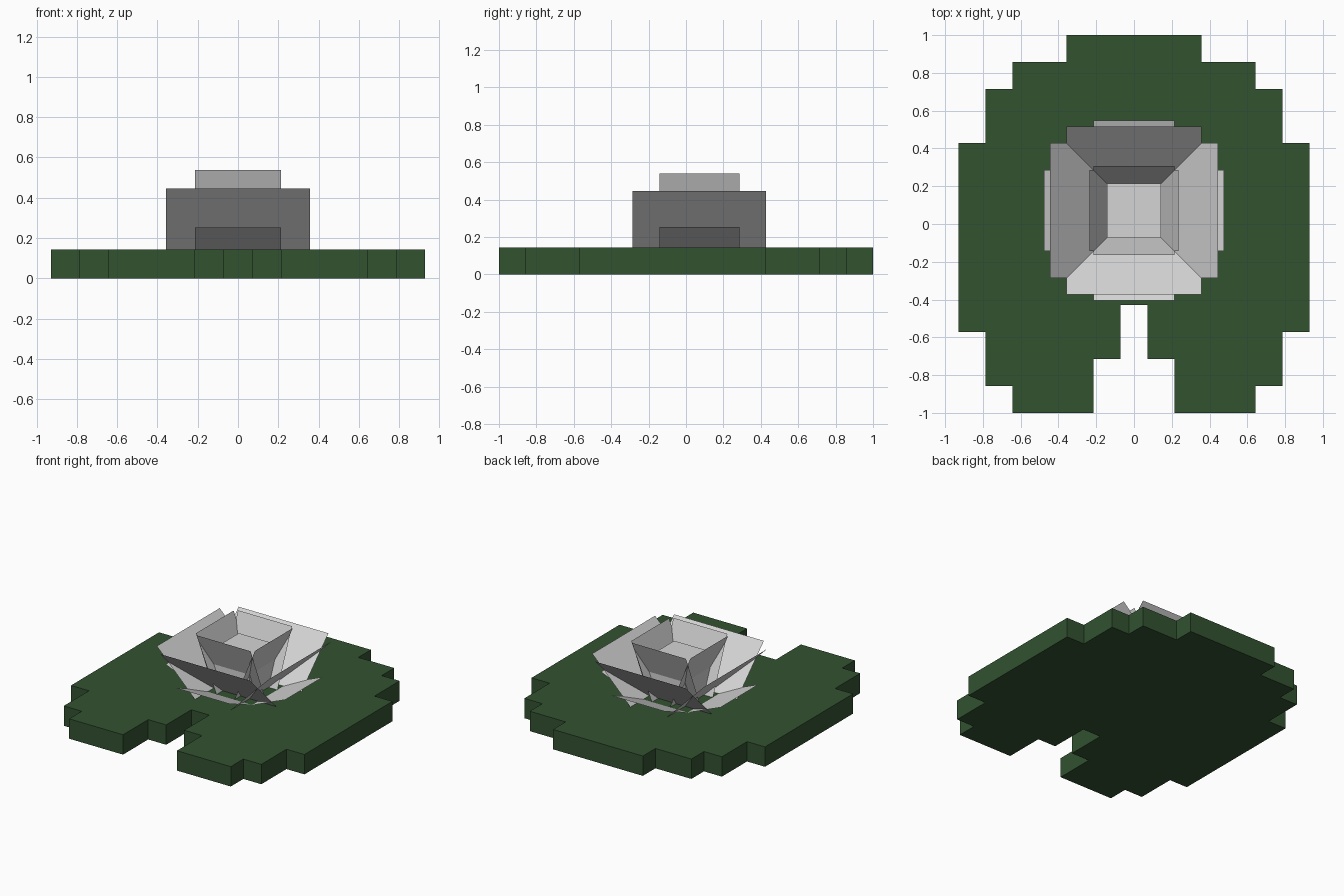
import bpy, bmesh, math
from mathutils import Vector, Matrix

if "Cube" in bpy.data.objects:
    bpy.data.objects.remove(bpy.data.objects["Cube"])

U = 1 / 7          # grid step of the blocky design
CY = 0.5 * U       # flower centre along y


def material(name, color):
    m = bpy.data.materials.new(name)
    m.diffuse_color = (*color, 1)
    m.use_nodes = True
    m.node_tree.nodes["Principled BSDF"].inputs["Base Color"].default_value = m.diffuse_color
    return m


GREEN = material("leaf_green", (0.032, 0.084, 0.030))
GREY = material("petal_grey", (0.66, 0.66, 0.66))


def finish(name, bm, mat):
    mesh = bpy.data.meshes.new(name)
    bm.to_mesh(mesh)
    bm.free()
    mesh.materials.append(mat)
    obj = bpy.data.objects.new(name, mesh)
    bpy.context.collection.objects.link(obj)
    return obj


# Floating leaf: mirrored stepped outline with a notch at the front, extruded
half = [(2.5, 7), (2.5, 6), (4.5, 6), (4.5, 5), (5.5, 5), (5.5, 3), (6.5, 3),
        (6.5, -4), (5.5, -4), (5.5, -6), (4.5, -6), (4.5, -7), (1.5, -7),
        (1.5, -5), (0.5, -5), (0.5, -3)]
outline = half + [(-x, y) for x, y in reversed(half)]
bm = bmesh.new()
base = bm.faces.new([bm.verts.new((x * U, y * U, 0)) for x, y in outline])
top = bmesh.ops.extrude_face_region(bm, geom=[base])["geom"]
bmesh.ops.translate(bm, vec=(0, 0, U),
                    verts=[v for v in top if isinstance(v, bmesh.types.BMVert)])
bmesh.ops.recalc_face_normals(bm, faces=bm.faces)
finish("leaf_pad", bm, GREEN)


# Ring of four flat petals leaning outward from the leaf surface
def petal_ring(name, width, length, radius, angle):
    a = math.radians(angle)
    r0, r1 = radius * U, (radius + length * math.cos(a)) * U
    z0, z1 = U, U + length * math.sin(a) * U
    w = width * U / 2
    bm = bmesh.new()
    for i in range(4):
        turn = Matrix.Rotation(i * math.pi / 2, 3, 'Z')
        pts = [(-w, -r0, z0), (-w, -r1, z1), (w, -r1, z1), (w, -r0, z0)]
        bm.faces.new([bm.verts.new(turn @ Vector(p) + Vector((0, CY, 0)))
                      for p in reversed(pts)])
    finish(name, bm, GREY)


petal_ring("outer_petals", 3, 2, 1.485, 22.5)
petal_ring("middle_petals", 5, 3, 1.0, 45)
petal_ring("inner_petals", 3, 3, 0.5, 67.5)

# Block in the middle of the flower
bm = bmesh.new()
bmesh.ops.create_cube(bm, size=2 * U,
                      matrix=Matrix.Translation((0, CY, 2 * U)))
finish("flower_core", bm, GREY)
